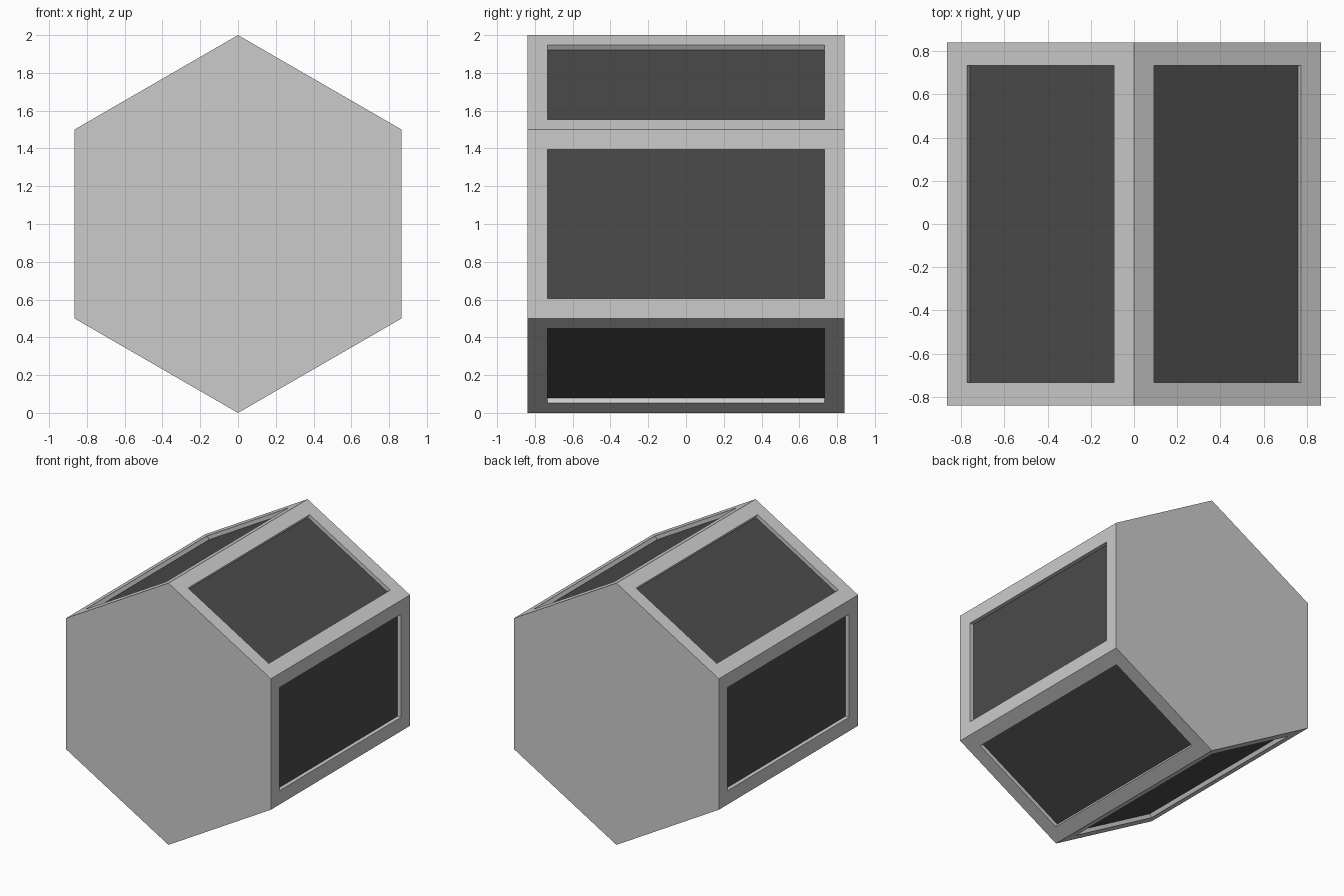
import bpy, bmesh, math
from mathutils import Matrix

if "Cube" in bpy.data.objects:
    bpy.data.objects.remove(bpy.data.objects["Cube"])

HALF_LEN, MARGIN, DEPTH = 0.84, 0.15, 0.03


def add_object(name, bm):
    mesh = bpy.data.meshes.new(name)
    bm.to_mesh(mesh)
    bm.free()
    obj = bpy.data.objects.new(name, mesh)
    bpy.context.collection.objects.link(obj)
    return obj


# Hexagonal prism lying along y, with a corner pointing up
bm = bmesh.new()
ring = [bm.verts.new((math.sin(i * math.pi / 3), -HALF_LEN, 1 + math.cos(i * math.pi / 3)))
        for i in range(6)]
cap = bm.faces.new(ring)
geom = bmesh.ops.extrude_face_region(bm, geom=[cap], use_keep_orig=True)["geom"]
bmesh.ops.translate(bm, vec=(0, 2 * HALF_LEN, 0),
                    verts=[g for g in geom if isinstance(g, bmesh.types.BMVert)])
bmesh.ops.recalc_face_normals(bm, faces=bm.faces[:])

# Recess a rectangular window in each of the six long sides
bm.normal_update()
sides = [f for f in bm.faces if abs(f.normal.y) < 0.5]
bmesh.ops.inset_individual(bm, faces=sides, thickness=MARGIN)
floors = bmesh.ops.extrude_discrete_faces(bm, faces=sides)["faces"]
bm.normal_update()
for f in floors:
    bmesh.ops.translate(bm, verts=f.verts[:], vec=-f.normal * DEPTH)

# Dark panels fill the recess floors as their own part
panel_bm = bmesh.new()
for f in floors:
    panel_bm.faces.new([panel_bm.verts.new(v.co) for v in f.verts])
bmesh.ops.delete(bm, geom=floors, context="FACES_ONLY")

add_object("hexagonal_body", bm)
panels = add_object("recessed_panels", panel_bm)
dark = bpy.data.materials.new("dark_panel")
dark.diffuse_color = (0.07, 0.07, 0.07, 1)
dark.use_nodes = True
dark.node_tree.nodes["Principled BSDF"].inputs["Base Color"].default_value = dark.diffuse_color
panels.data.materials.append(dark)
